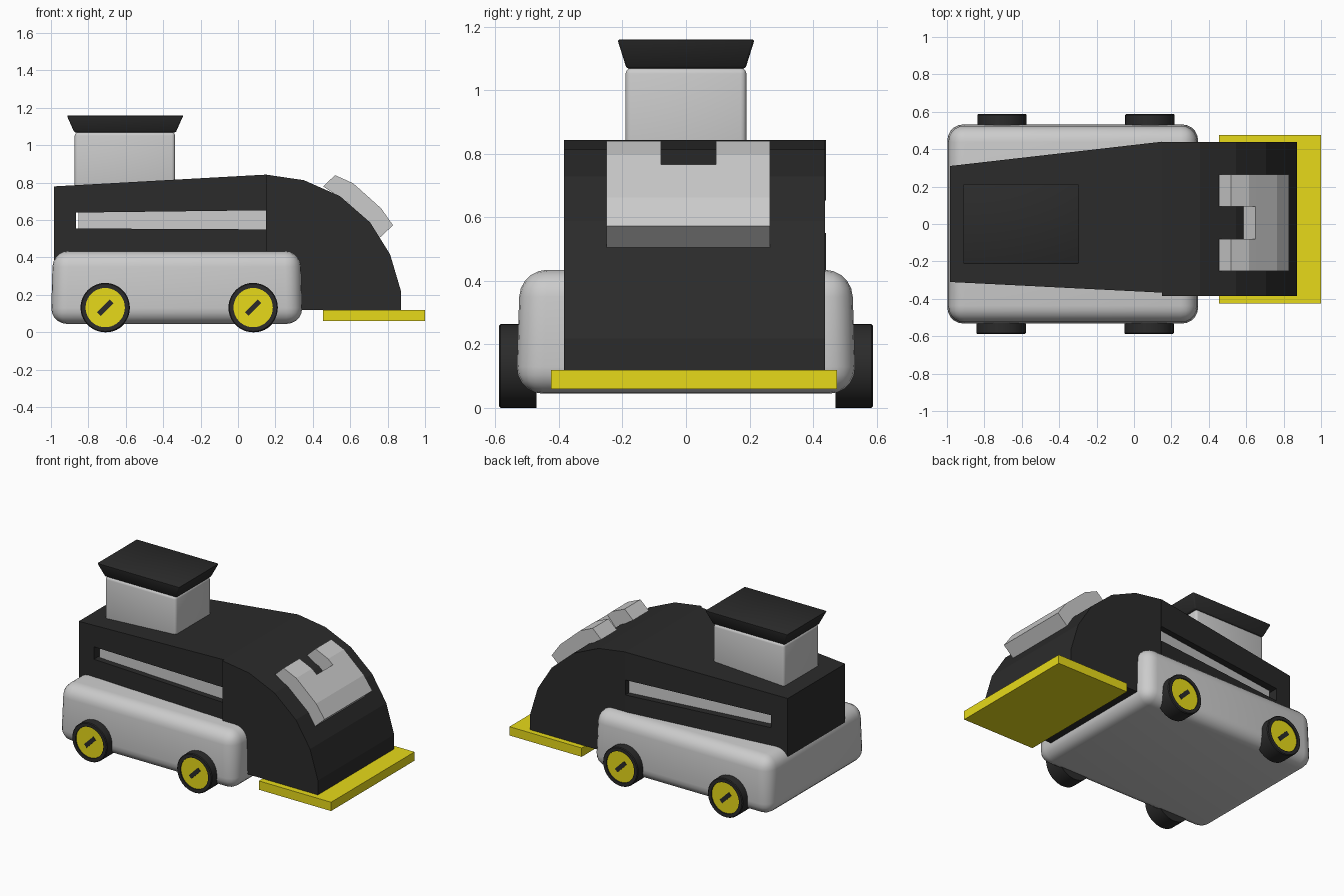
import bpy, bmesh
from math import radians, sin, cos, pi
from mathutils import Matrix

if "Cube" in bpy.data.objects:
    bpy.data.objects.remove(bpy.data.objects["Cube"])


def material(name, rgb):
    m = bpy.data.materials.new(name)
    m.diffuse_color = (*rgb, 1)
    m.use_nodes = True
    m.node_tree.nodes["Principled BSDF"].inputs["Base Color"].default_value = m.diffuse_color
    return m


DARK = material("dark", (0.024, 0.024, 0.024))
YELLOW = material("yellow", (0.80, 0.70, 0.01))


def make(name, bm, mat=None):
    bmesh.ops.recalc_face_normals(bm, faces=bm.faces)
    me = bpy.data.meshes.new(name)
    bm.to_mesh(me)
    bm.free()
    ob = bpy.data.objects.new(name, me)
    bpy.context.collection.objects.link(ob)
    if mat:
        me.materials.append(mat)
    return ob


def loft(name, a, b, mat=None):
    """Solid between two matching loops of points."""
    bm = bmesh.new()
    va, vb = [[bm.verts.new(p) for p in loop] for loop in (a, b)]
    bm.faces.new(va)
    bm.faces.new(vb)
    for i in range(len(a)):
        j = (i + 1) % len(a)
        bm.faces.new((va[i], va[j], vb[j], vb[i]))
    return make(name, bm, mat)


def side_prism(name, profile, y0, y1, mat=None):
    return loft(name, [(x, y0, z) for x, z in profile],
                [(x, y1, z) for x, z in profile], mat)


def x_taper(name, x0, end0, x1, end1, mat=None):
    """Block along x; each end is (y min, y max, z min, z max)."""
    def ring(x, e):
        return [(x, e[0], e[2]), (x, e[1], e[2]), (x, e[1], e[3]), (x, e[0], e[3])]
    return loft(name, ring(x0, end0), ring(x1, end1), mat)


def z_taper(name, z0, r0, z1, r1, mat=None):
    """Block along z; each rectangle is (x min, x max, y half width)."""
    def ring(z, r):
        return [(r[0], -r[2], z), (r[1], -r[2], z), (r[1], r[2], z), (r[0], r[2], z)]
    return loft(name, ring(z0, r0), ring(z1, r1), mat)


def round_edges(ob, width, segments):
    mod = ob.modifiers.new("round", 'BEVEL')
    mod.width, mod.segments, mod.limit_method = width, segments, 'ANGLE'
    bpy.ops.object.select_all(action='DESELECT')
    ob.select_set(True)
    bpy.context.view_layer.objects.active = ob
    bpy.ops.object.modifier_apply(modifier=mod.name)
    bpy.ops.object.shade_smooth_by_angle(angle=radians(40))


# Rounded lower body
round_edges(z_taper("lower_body", 0.045, (-1.0, 0.345, 0.535),
                    0.435, (-0.99, 0.335, 0.522)), 0.085, 5)

# Tapered rear shell with a long slot through it
rear = x_taper("rear_shell", -0.985, (-0.31, 0.31, 0.30, 0.78),
               0.15, (-0.367, 0.44, 0.30, 0.843), DARK)
cutter = x_taper("slot_cutter", -0.867, (-1, 1, 0.555, 0.64),
                 0.20, (-1, 1, 0.55, 0.653))
cutter.hide_render = True
cutter.hide_set(True)
cut = rear.modifiers.new("slot", 'BOOLEAN')
cut.object, cut.solver = cutter, 'EXACT'
x_taper("slot_panel", -0.852, (-0.275, 0.275, 0.54, 0.65),
        0.15, (-0.33, 0.40, 0.54, 0.66))

# Curved front shell
side_prism("front_shell", [(0.15, 0.12), (0.15, 0.843), (0.353, 0.813), (0.545, 0.728),
                           (0.706, 0.588), (0.813, 0.417), (0.872, 0.218), (0.872, 0.12)],
           -0.384, 0.438, DARK)

# Raised front plate with a notch in its rear edge
for name, y0, y1 in (("plate_arm_right", -0.25, -0.079), ("plate_arm_left", 0.094, 0.265)):
    side_prism(name, [(0.455, 0.78), (0.519, 0.84), (0.615, 0.797), (0.65, 0.766),
                      (0.585, 0.695)], y0, y1)
side_prism("plate_front", [(0.585, 0.695), (0.65, 0.766), (0.765, 0.663), (0.829, 0.572),
                           (0.757, 0.505)], -0.25, 0.265)

# Slab under the nose
x_taper("front_bumper", 0.455, (-0.425, 0.475, 0.06, 0.12),
        1.0, (-0.425, 0.475, 0.06, 0.12), YELLOW)

# Tower and flared cap
round_edges(z_taper("tower", 0.74, (-0.873, -0.337, 0.19),
                    1.07, (-0.873, -0.337, 0.19)), 0.018, 3)
round_edges(z_taper("tower_cap", 1.068, (-0.875, -0.333, 0.187),
                    1.16, (-0.916, -0.292, 0.216), DARK), 0.008, 2)


def wheel(label, x, side):
    """Tyre with a recessed hub and a slanted bar; side is -1 front, 1 back."""
    n, z = 40, 0.132
    place = Matrix.Translation((x, 0, z)) @ Matrix.Rotation(0 if side < 0 else pi, 4, 'Z')
    # Tyre section as (radius, y), spun round the axle
    section = [(0.0, -0.47), (0.132, -0.47), (0.132, -0.583), (0.127, -0.588),
               (0.105, -0.588), (0.105, -0.572), (0.0, -0.572)]
    bm = bmesh.new()
    vs = [bm.verts.new((r, y, 0)) for r, y in section]
    es = [bm.edges.new(p) for p in zip(vs, vs[1:])]
    bmesh.ops.spin(bm, geom=vs + es, cent=(0, 0, 0), axis=(0, 1, 0),
                   angle=2 * pi, steps=n)
    bmesh.ops.remove_doubles(bm, verts=bm.verts, dist=0.0005)
    tyre = make("tyre_" + label, bm, DARK)
    circle = [(0.105 * cos(2 * pi * i / n), 0.105 * sin(2 * pi * i / n)) for i in range(n)]
    hub = side_prism("hub_" + label, circle, -0.55, -0.58, YELLOW)
    c, s = cos(pi / 4), sin(pi / 4)
    bar_pts = [(-0.048, -0.014), (0.048, -0.014), (0.048, 0.014), (-0.048, 0.014)]
    bar = side_prism("hub_bar_" + label, [(a * c - b * s, a * s + b * c) for a, b in bar_pts],
                     -0.57, -0.584, DARK)
    for ob in (tyre, hub, bar):
        ob.data.transform(place)
    bpy.ops.object.select_all(action='DESELECT')
    tyre.select_set(True)
    bpy.context.view_layer.objects.active = tyre
    bpy.ops.object.shade_smooth_by_angle(angle=radians(30))


# Four wheels
for label, x, side in (("rear_right", -0.71, -1), ("front_right", 0.081, -1),
                       ("rear_left", -0.706, 1), ("front_left", 0.085, 1)):
    wheel(label, x, side)
